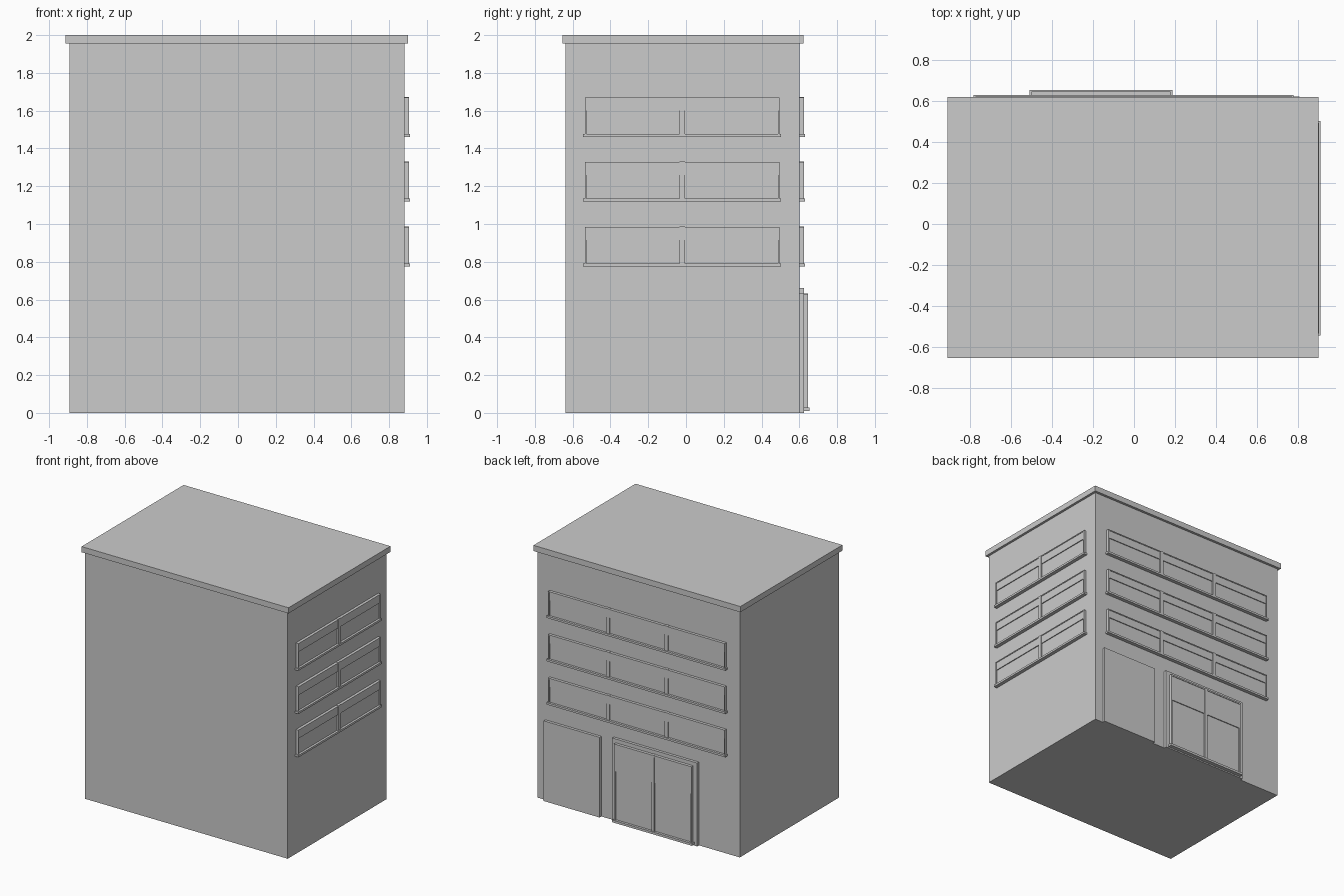
import bpy
from mathutils import Matrix, Vector

if "Cube" in bpy.data.objects:
    bpy.data.objects.remove(bpy.data.objects["Cube"])

# Wall frames: (u along wall, d outward from wall, z) -> world
WALL_BACK, WALL_RIGHT = 0.602, 0.882


def back(u, d, z):
    return (u, WALL_BACK + d, z)


def right(u, d, z):
    return (WALL_RIGHT + d, u, z)


def box(name, a, b):
    lo = Vector([min(p, q) for p, q in zip(a, b)])
    hi = Vector([max(p, q) for p, q in zip(a, b)])
    bpy.ops.mesh.primitive_cube_add(size=1, location=(lo + hi) / 2)
    ob = bpy.context.object
    ob.name = name
    ob.data.name = name
    ob.data.transform(Matrix.Diagonal((*(hi - lo), 1)))
    return ob


def wall_box(name, wall, u0, u1, d0, d1, z0, z1):
    return box(name, wall(u0, d0, z0), wall(u1, d1, z1))


def glazing(name, wall, u0, u1, z0, z1, d0, d1, mullions, t=0.008, m=0.015):
    """Thin outer frame, mullions, flush upper panes and recessed lower panes."""
    split = z0 + (z1 - z0) * 0.64
    for side, a in (("left", u0), ("right", u1 - t)):
        wall_box(f"{name}_jamb_{side}", wall, a, a + t, d0, d1, z0, z1)
    wall_box(f"{name}_head", wall, u0 + t, u1 - t, d0, d1, z1 - t, z1)
    for c in mullions:
        wall_box(f"{name}_mullion", wall, c - m, c + m, d0, d1, z0, z1 + 0.002)
    edges = [u0 + t] + [e for c in mullions for e in (c - m, c + m)] + [u1 - t]
    for a, b in zip(edges[::2], edges[1::2]):
        wall_box(f"{name}_upper_pane", wall, a, b, d0, d1 - 0.004, split, z1 - t)
        wall_box(f"{name}_lower_pane", wall, a, b, d0, d1 - 0.011, z0, split)


# Main block and roof slab
box("building_body", (-0.893, -0.637, 0), (WALL_RIGHT, WALL_BACK, 1.955))
box("roof_slab", (-0.912, -0.655, 1.955), (0.901, 0.622, 2.0))

# Window bands on three upper floors
for floor, z in enumerate((0.775, 1.118, 1.461), 1):
    for side, wall, u0, u1, mull in (
            ("right", right, -0.535, 0.495, (-0.02,)),
            ("back", back, -0.776, 0.772, (-0.262, 0.25))):
        name = f"{side}_window_{floor}"
        wall_box(f"{name}_sill", wall, u0 - 0.009, u1 + 0.009, 0, 0.029, z, z + 0.016)
        glazing(name, wall, u0, u1, z + 0.016, z + 0.21, 0, 0.022, mull)

# Plain side door panel on the back wall
wall_box("service_door", back, 0.32, 0.81, 0, 0.022, 0, 0.635)

# Main entrance: surround, glazed double door, threshold
wall_box("entrance_surround", back, -0.535, 0.21, 0, 0.022, 0, 0.66)
wall_box("entrance_threshold", back, -0.51, 0.188, 0.022, 0.053, 0.01, 0.028)
glazing("entrance_door", back, -0.5, 0.178, 0.028, 0.63, 0.022, 0.045, (-0.161,), t=0.012, m=0.012)
